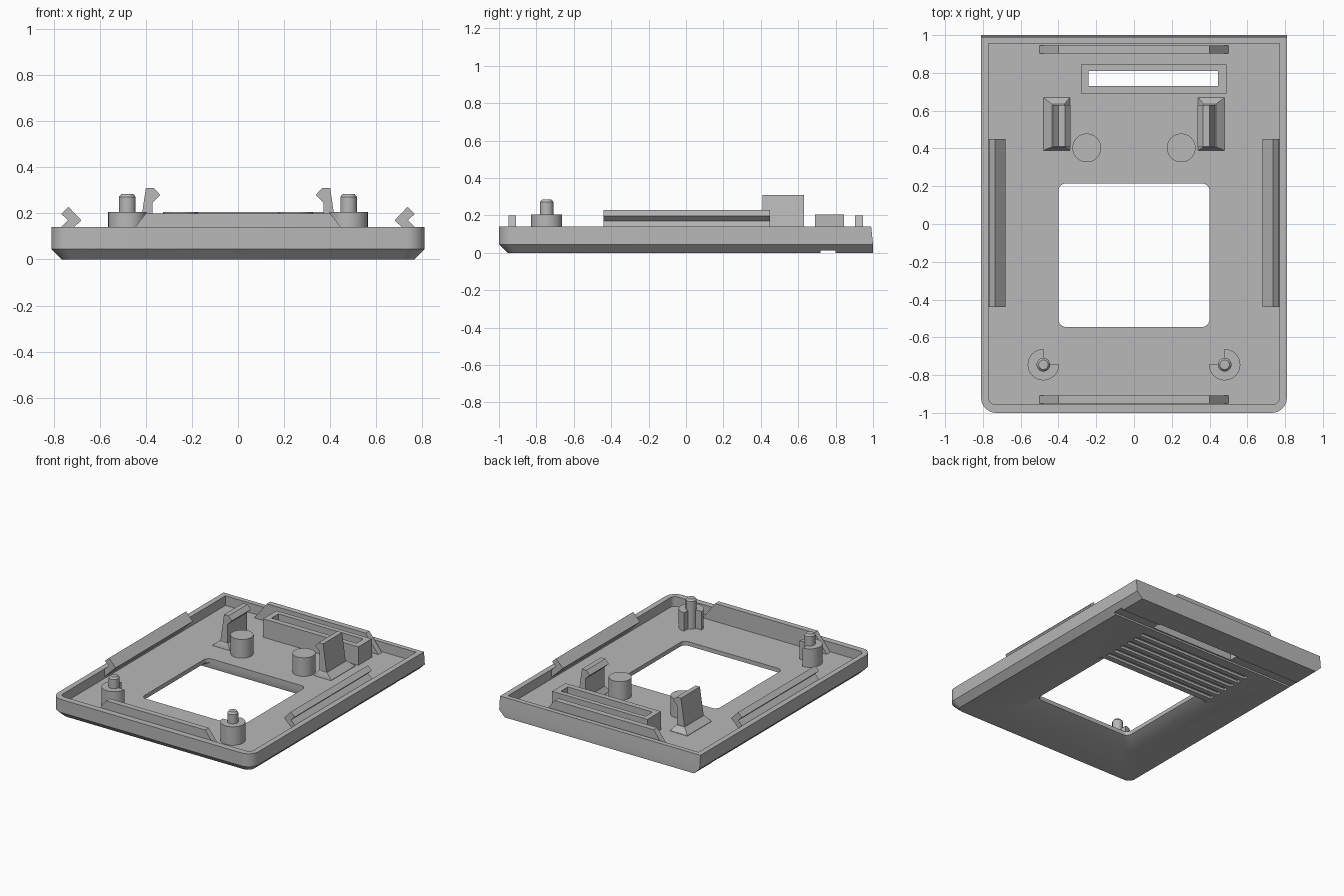
import bpy, bmesh, math

if "Cube" in bpy.data.objects:
    bpy.data.objects.remove(bpy.data.objects["Cube"], do_unlink=True)

grey = bpy.data.materials.new("plain grey")
grey.use_nodes = True
tone = (0.48, 0.48, 0.48, 1)
grey.diffuse_color = tone
grey.node_tree.nodes["Principled BSDF"].inputs["Base Color"].default_value = tone
FLOOR = 0.07


def loft(name, rings):
    """Join equal-sized rings of 3D points into a closed solid."""
    bm = bmesh.new()
    loops = [[bm.verts.new(p) for p in ring] for ring in rings]
    for a, b in zip(loops, loops[1:]):
        for i in range(len(a)):
            j = (i + 1) % len(a)
            bm.faces.new((a[i], a[j], b[j], b[i]))
    bm.faces.new(loops[0])
    bm.faces.new(loops[-1])
    bmesh.ops.recalc_face_normals(bm, faces=bm.faces)
    mesh = bpy.data.meshes.new(name)
    bm.to_mesh(mesh)
    bm.free()
    mesh.materials.append(grey)
    obj = bpy.data.objects.new(name, mesh)
    bpy.context.collection.objects.link(obj)
    return obj


def rounded(x, y0, y1, z, r_front, r_back, x0=None):
    """Rectangle outline at height z; a zero radius gives a sharp corner."""
    x0 = -x if x0 is None else x0
    pts = []
    for cx, cy, sx, sy, r, start in ((x, y1, -1, -1, r_back, 0), (x0, y1, 1, -1, r_back, 90),
                                     (x0, y0, 1, 1, r_front, 180), (x, y0, -1, 1, r_front, 270)):
        for k in range(7 if r else 1):
            a = math.radians(start + 15 * k)
            pts.append((cx + sx * r + r * math.cos(a), cy + sy * r + r * math.sin(a), z))
    return pts


def box(name, x0, x1, y0, y1, z0, z1):
    return loft(name, [rounded(x1, y0, y1, z, 0, 0, x0) for z in (z0, z1)])


def prism_y(name, profile, y0, y1):
    return loft(name, [[(x, y, z) for x, z in profile] for y in (y0, y1)])


def turned(name, cx, cy, layers, sides=32):
    """Round part from (radius, height) layers."""
    return loft(name, [[(cx + r * math.cos(math.tau * i / sides),
                         cy + r * math.sin(math.tau * i / sides), z) for i in range(sides)]
                       for r, z in layers])


def cut(target, cutter):
    cutter.hide_render = True
    mod = target.modifiers.new(cutter.name, "BOOLEAN")
    mod.operation = "DIFFERENCE"
    mod.solver = "EXACT"
    mod.object = cutter
    bpy.context.view_layer.objects.active = target
    bpy.ops.object.modifier_apply(modifier=mod.name)
    bpy.data.objects.remove(cutter, do_unlink=True)


# Shallow tray with chamfered underside and raised rim
tray = loft("tray", [
    rounded(0.765, -0.955, 1.0, 0, 0.05, 0),
    rounded(0.81, -1.0, 1.0, 0.045, 0.08, 0),
    rounded(0.81, -1.0, 0.99, 0.14, 0.08, 0),
    rounded(0.77, -0.955, 0.955, 0.14, 0.035, 0),
    rounded(0.77, -0.955, 0.955, FLOOR, 0.035, 0),
])

# Flared window through the floor
cut(tray, loft("window_cutter", [
    rounded(0.48, -0.65, 0.215, -0.02, 0.04, 0.04),
    rounded(0.48, -0.65, 0.215, 0, 0.04, 0.04),
    rounded(0.40, -0.545, 0.215, 0.04, 0.04, 0.04),
    rounded(0.40, -0.545, 0.215, 0.2, 0.04, 0.04),
]))

# Underside: full-width groove and finger-grip ribs
cut(tray, box("groove_cutter", -1, 1, 0.72, 0.80, -0.02, 0.013))
for i in range(6):
    y = 0.26 + i * 0.07
    cut(tray, box("grip_cutter", -0.46, 0.46, y, y + 0.035, -0.02, 0.018))

# Slot with a raised collar
collar = box("slot_collar", -0.28, 0.49, 0.69, 0.845, FLOOR - 0.01, 0.205)
for part in (tray, collar):
    cut(part, box("slot_cutter", -0.24, 0.445, 0.73, 0.81, -0.05, 0.3))

# Front and back tabs with slanted ends
tab = [(-0.505, FLOOR - 0.005), (0.505, FLOOR - 0.005), (0.40, 0.2), (-0.40, 0.2)]
prism_y("front_tab", tab, -0.95, -0.908)
prism_y("back_tab", tab, 0.903, 0.945)

for side, s in (("left", 1), ("right", -1)):
    # Side rail with an angled snap profile
    rail = [(0.735, 0.228), (0.767, 0.198), (0.737, 0.17), (0.772, 0.135), (0.772, 0.08), (0.68, 0.17)]
    prism_y(side + "_rail", [(s * x, z) for x, z in rail], -0.44, 0.45)

    # Hooked clip standing on a flared foot
    clip = [(0.435, FLOOR), (0.40, 0.31), (0.365, 0.31), (0.337, 0.28), (0.37, 0.248), (0.37, FLOOR)]
    prism_y(side + "_clip", [(s * x, z) for x, z in clip], 0.41, 0.63)
    foot = [(0.34, 0.48, 0.39, 0.67, FLOOR - 0.005), (0.34, 0.48, 0.39, 0.67, FLOOR + 0.003),
            (0.368, 0.434, 0.408, 0.635, 0.11)]
    loft(side + "_clip_foot", [[(s * a, c, z), (s * b, c, z), (s * b, d, z), (s * a, d, z)]
                               for a, b, c, d, z in foot])

    # Round support stud
    turned(side + "_stud", s * 0.25, 0.403, [(0.076, FLOOR - 0.005), (0.076, 0.206)])

    # Three-quarter post with a locating pin
    cx, cy, r = 0.48, -0.745, 0.083
    arc = [math.radians(-180 + 270 * k / 24) for k in range(25)]
    plan = [(cx, cy)] + [(cx + r * math.cos(a), cy + r * math.sin(a)) for a in arc]
    loft(side + "_post", [[(s * x, y, z) for x, y in plan] for z in (FLOOR - 0.005, 0.205)])
    turned(side + "_pin", s * cx, cy, [(0.036, FLOOR - 0.005), (0.036, 0.272), (0.025, 0.285)], 24)

# Smooth the round surfaces and keep the edges crisp
bpy.ops.object.select_all(action="DESELECT")
for obj in bpy.context.collection.objects:
    if obj.type == "MESH" and grey.name in obj.data.materials:
        obj.select_set(True)
        bpy.context.view_layer.objects.active = obj
bpy.ops.object.shade_smooth_by_angle(angle=math.radians(30))
